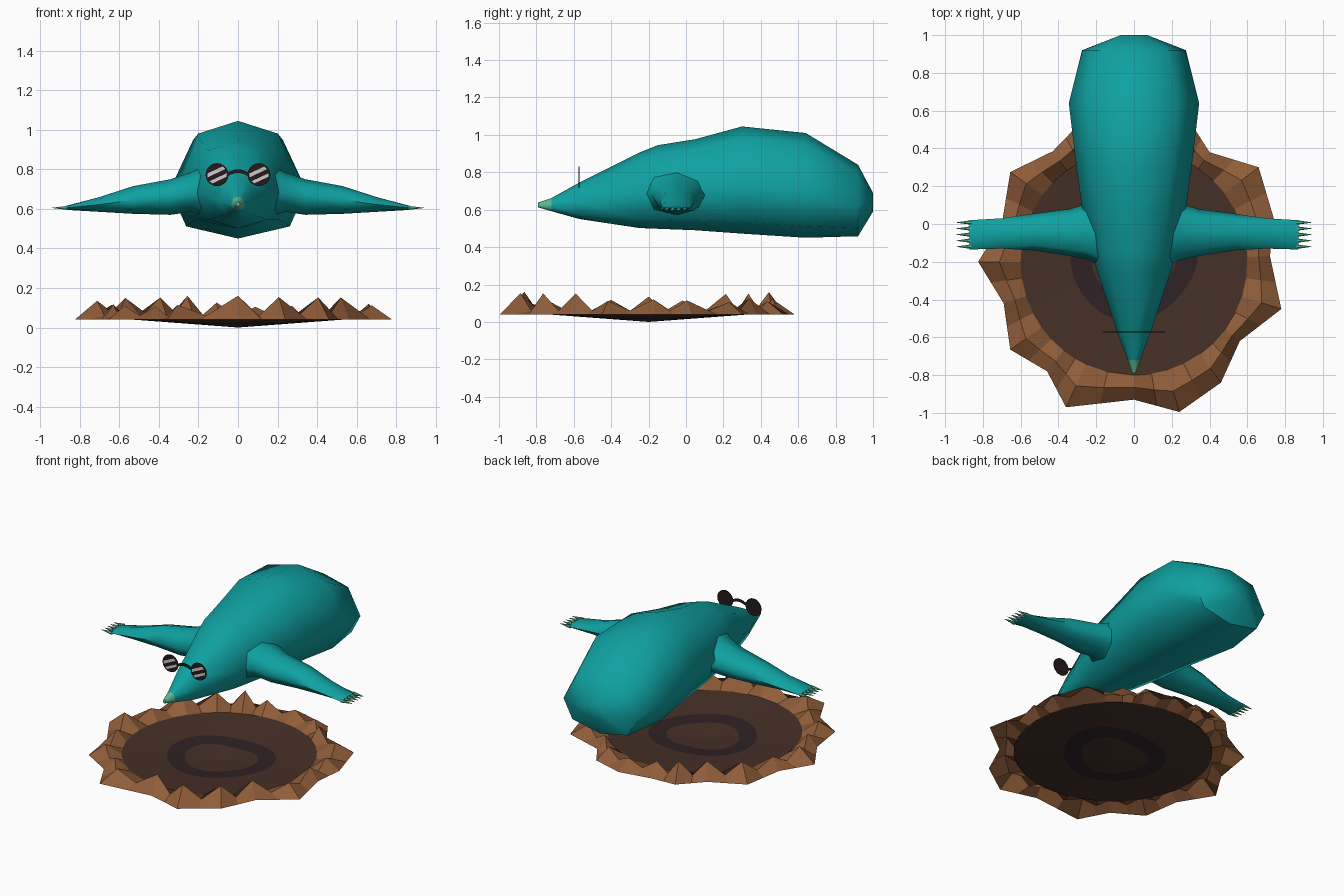
import bpy, bmesh, random
from math import radians, sin, cos, pi, sqrt, atan2
from mathutils import Vector, Matrix

random.seed(4)
if "Cube" in bpy.data.objects:
    bpy.data.objects.remove(bpy.data.objects["Cube"])


def material(name, r, g, b):
    m = bpy.data.materials.new(name)
    m.use_nodes = True
    m.diffuse_color = (r, g, b, 1)
    node = next(n for n in m.node_tree.nodes if n.type == "BSDF_PRINCIPLED")
    node.inputs["Base Color"].default_value = (r, g, b, 1)
    return m


teal = material("teal_fur", 0.005, 0.36, 0.36)
green = material("pale_green", 0.1, 0.48, 0.28)
brown = material("loose_earth", 0.28, 0.11, 0.042)
dirt = material("dark_earth", 0.06, 0.03, 0.02)
shadow = material("hole_ring", 0.028, 0.016, 0.018)
black = material("black_plastic", 0.018, 0.01, 0.011)
white = material("lens_glint", 0.6, 0.6, 0.6)


def finish(name, bm, mats, angle=0, rule=None):
    """Turn a bmesh into an object; angle > 0 gives smooth shading."""
    bmesh.ops.recalc_face_normals(bm, faces=bm.faces)
    for f in bm.faces:
        if rule:
            f.material_index = rule(f.calc_center_median())
    me = bpy.data.meshes.new(name)
    bm.to_mesh(me)
    bm.free()
    for m in mats:
        me.materials.append(m)
    if angle:
        me.shade_smooth()
        me.set_sharp_from_angle(angle=radians(angle))
    ob = bpy.data.objects.new(name, me)
    bpy.context.collection.objects.link(ob)
    return ob


def loft(rings, caps=True):
    bm = bmesh.new()
    loops = [[bm.verts.new(p) for p in ring] for ring in rings]
    n = len(loops[0])
    for a, b in zip(loops, loops[1:]):
        for i in range(n):
            j = (i + 1) % n
            bm.faces.new((a[i], a[j], b[j], b[i]))
    if caps:
        bm.faces.new(loops[0])
        bm.faces.new(loops[-1])
    return bm


# Body: eight-sided sections along y (y, half width, top, bottom)
def body_ring(y, w, top, bot):
    mid = bot + 0.44 * (top - bot)
    right = [(0.66 * w, top - 0.2 * (top - mid)), (w, mid),
             (0.76 * w, bot + 0.25 * (mid - bot))]
    pts = [(0, top)] + right + [(0, bot)] + [(-x, z) for x, z in reversed(right)]
    return [(x, y, z) for x, z in pts]


sections = [(-0.79, 0.01, 0.638, 0.612), (-0.72, 0.034, 0.662, 0.592),
            (-0.57, 0.09, 0.745, 0.55), (-0.25, 0.195, 0.905, 0.502),
            (-0.15, 0.225, 0.945, 0.498), (0.05, 0.27, 0.977, 0.49),
            (0.3, 0.305, 1.045, 0.472), (0.64, 0.345, 1.01, 0.45),
            (0.92, 0.275, 0.84, 0.458), (1.0, 0.07, 0.69, 0.59)]
finish("body", loft([body_ring(*s) for s in sections]), [teal, green], 55,
       lambda c: int(c.y < -0.72))

# Arms: sections along x (x, front, back, top, bottom), with five claws each
arm = [(0.14, -0.25, 0.13, 0.83, 0.55), (0.24, -0.19, 0.11, 0.785, 0.585),
       (0.34, -0.17, 0.08, 0.75, 0.57), (0.53, -0.14, 0.055, 0.715, 0.575),
       (0.7, -0.13, 0.03, 0.66, 0.585), (0.87, -0.135, 0.02, 0.615, 0.595)]


def arm_ring(side, x, front, back, top, bot):
    cy, cz = (front + back) / 2, (top + bot) / 2
    return [(side * x, cy + (back - front) / 2 * cos(k * pi / 4),
             cz + (top - bot) / 2 * sin(k * pi / 4)) for k in range(8)]


for label, side in (("left", 1), ("right", -1)):
    finish(label + "_arm", loft([arm_ring(side, *s) for s in arm]), [teal], 60)
    bm = bmesh.new()
    for k in range(5):
        place = (Matrix.Translation((side * 0.9, -0.12 + 0.032 * k, 0.605))
                 @ Matrix.Rotation(side * pi / 2, 4, "Y"))
        bmesh.ops.create_cone(bm, cap_ends=True, segments=6, radius1=0.012,
                              radius2=0.001, depth=0.08, matrix=place)
    finish(label + "_claws", bm, [green], 40)

# Sunglasses: two round lenses with glints, joined by an arched bridge
GY, GZ, R = -0.572, 0.773, 0.058
for label, side in (("left", 1), ("right", -1)):
    bm = bmesh.new()
    bmesh.ops.create_cone(bm, cap_ends=True, segments=20, radius1=R, radius2=R,
                          depth=0.006, matrix=Matrix.Translation((side * 0.106, GY, GZ))
                          @ Matrix.Rotation(pi / 2, 4, "X"))
    finish(label + "_lens", bm, [black], 40)
    bm = bmesh.new()
    tilt = Matrix.Rotation(radians(-25), 4, "Y")
    for low, high in ((0.008, 0.026), (-0.03, -0.014)):
        quad = []
        for z, s in ((low, -1), (low, 1), (high, 1), (high, -1)):
            half = sqrt((R * 0.86) ** 2 - z * z)
            p = tilt @ Vector((s * half, 0, z))
            quad.append(bm.verts.new(p + Vector((side * 0.106, GY - 0.0045, GZ))))
        bm.faces.new(quad)
    finish(label + "_lens_glint", bm, [white])

bridge = []
for k in range(9):
    x = -0.056 + 0.014 * k
    z = GZ + 0.018 * cos(x / 0.056 * pi / 2)
    bridge.append([(x, GY + dy, z + dz) for dy, dz in
                   ((-0.003, -0.009), (0.003, -0.009), (0.003, 0.009), (-0.003, 0.009))])
finish("glasses_bridge", loft(bridge), [black], 40)

# Mound: jagged rim of earth around the hole
outline = [(0.74, 0.03), (0.66, 0.3), (0.4, 0.38), (0.31, 0.52), (0.1, 0.58),
           (-0.12, 0.54), (-0.29, 0.53), (-0.43, 0.385), (-0.655, 0.275),
           (-0.7, 0.0), (-0.825, -0.2), (-0.69, -0.42), (-0.655, -0.665),
           (-0.46, -0.78), (-0.36, -0.97), (0.0, -0.93), (0.24, -0.995),
           (0.46, -0.84), (0.56, -0.62), (0.78, -0.45), (0.72, -0.17)]
CENTRE = Vector((0, -0.2, 0))
inner, ridge, outer = [], [], []
for i, p in enumerate(outline):
    a = Vector((*p, 0.04))
    b = Vector((*outline[(i + 1) % len(outline)], 0.04))
    for q, z in ((a, random.uniform(0.1, 0.165)), ((a + b) / 2, 0.06)):
        d = q - CENTRE
        d.z = 0
        r = d.length
        d.normalize()
        flat = CENTRE + d * (0.6 + 0.5 * (r - 0.6))
        inner.append(CENTRE + d * 0.6 + Vector((0, 0, 0.045)))
        ridge.append(Vector((flat.x, flat.y, z)))
        outer.append(q)
finish("earth_rim", loft([inner, ridge, outer], caps=False), [brown])


# Hole: shallow bowl with an uneven darker ring
def bowl_ring(radius, wobble):
    ring = []
    for k in range(32):
        t = k * pi / 16
        r = radius * (1 + wobble * (sin(2 * t + 1) + 0.7 * sin(3 * t)))
        ring.append(CENTRE + Vector((r * cos(t), r * sin(t), 0.075 * r)))
    return ring


bm = loft([bowl_ring(0.612, 0), bowl_ring(0.32, 0.06), bowl_ring(0.21, 0.09)], caps=False)
bm.faces.ensure_lookup_table()
for f in bm.faces[32:]:
    f.material_index = 1
bm.verts.ensure_lookup_table()
tip = bm.verts.new(CENTRE)
last = bm.verts[:][64:96]
for k in range(32):
    bm.faces.new((last[k], last[(k + 1) % 32], tip))
finish("hole", bm, [dirt, shadow])
